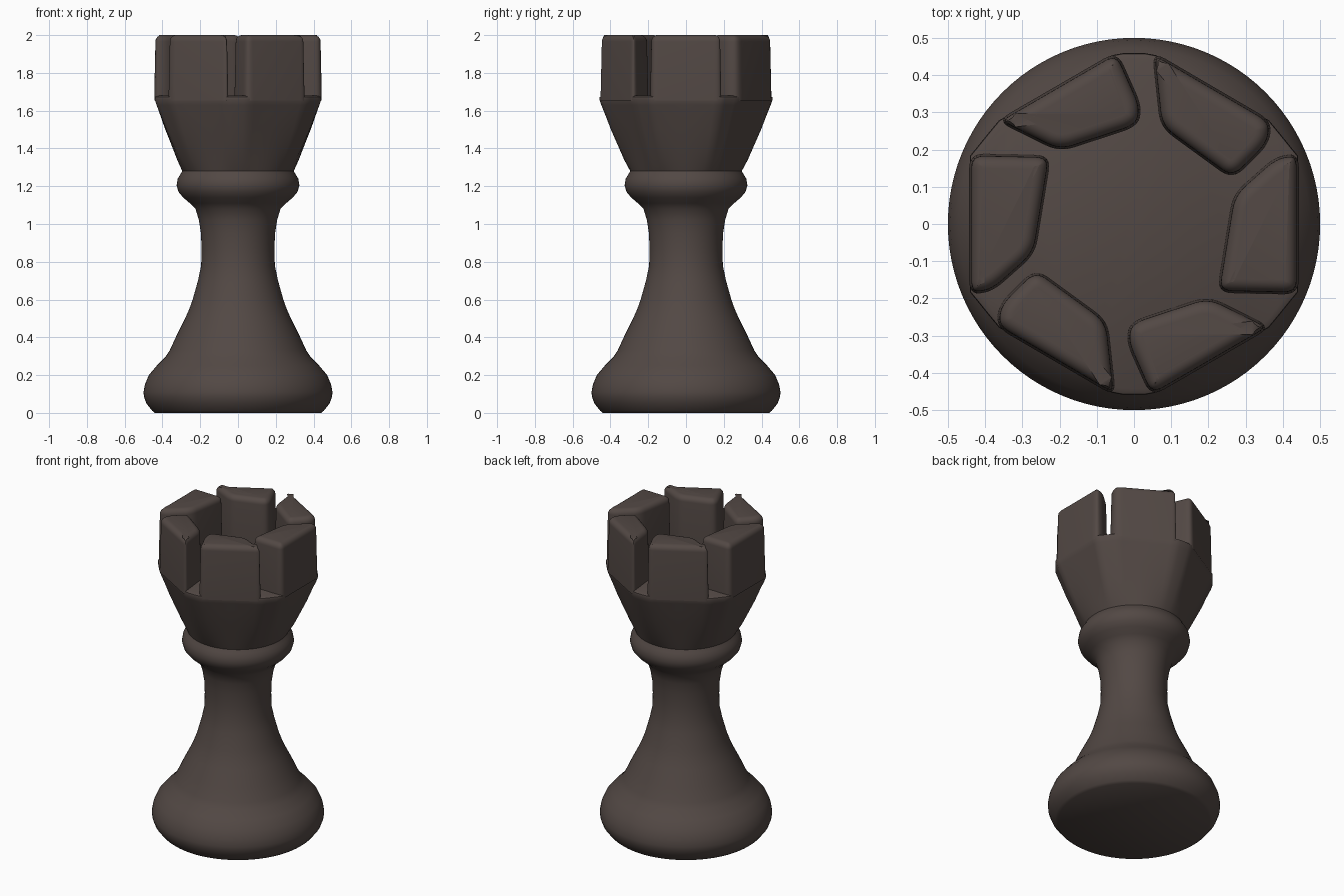
import bpy, bmesh, math
from mathutils import Vector

if "Cube" in bpy.data.objects:
    bpy.data.objects.remove(bpy.data.objects["Cube"])

SIDES = 96

mat = bpy.data.materials.new("dark_brown")
mat.diffuse_color = (0.085, 0.065, 0.058, 1)
mat.use_nodes = True
mat.node_tree.nodes["Principled BSDF"].inputs["Base Color"].default_value = mat.diffuse_color


def loft(name, rings, cap_bottom=False, cap_top=False, angle=40):
    """Skin a stack of equally sized closed rings."""
    bm = bmesh.new()
    rows = [[bm.verts.new(p) for p in ring] for ring in rings]
    n = len(rows[0])
    for a, b in zip(rows, rows[1:]):
        for i in range(n):
            j = (i + 1) % n
            bm.faces.new((a[i], a[j], b[j], b[i]))
    if cap_bottom:
        bm.faces.new(rows[0][::-1])
    if cap_top:
        bm.faces.new(rows[-1])
    mesh = bpy.data.meshes.new(name)
    bm.to_mesh(mesh)
    bm.free()
    ob = bpy.data.objects.new(name, mesh)
    bpy.context.collection.objects.link(ob)
    mesh.materials.append(mat)
    bpy.ops.object.select_all(action='DESELECT')
    ob.select_set(True)
    bpy.context.view_layer.objects.active = ob
    bpy.ops.object.shade_smooth_by_angle(angle=math.radians(angle))
    return ob


angles = [2 * math.pi * i / SIDES for i in range(SIDES)]

# Turned base, stem and collar: (radius, height)
profile = [(0.44, 0), (0.455, 0.012), (0.485, 0.05), (0.498, 0.085), (0.5, 0.11),
           (0.493, 0.15), (0.472, 0.2), (0.43, 0.25), (0.385, 0.295), (0.362, 0.33),
           (0.325, 0.41), (0.28, 0.5), (0.258, 0.55), (0.24, 0.6), (0.212, 0.7),
           (0.195, 0.78), (0.193, 0.87), (0.196, 0.95), (0.207, 1.02), (0.225, 1.08),
           (0.255, 1.11), (0.29, 1.14), (0.315, 1.17), (0.325, 1.205), (0.319, 1.24),
           (0.307, 1.26), (0.295, 1.28)]
loft("body", [[(r * math.cos(a), r * math.sin(a), z) for a in angles]
              for r, z in profile], cap_bottom=True)

# Head: blends from a circle into a twelve-sided rim
quarter = [(0.442, 0.183), (0.365, 0.278), (0.05, 0.46)]
half = quarter + [(-x, y) for x, y in reversed(quarter)]
rim = [Vector(p) for p in half + [(-x, -y) for x, y in half]]


def rim_radius(a):
    d = Vector((math.cos(a), math.sin(a)))
    best = 9.0
    for p, q in zip(rim, rim[1:] + rim[:1]):
        n = Vector((q.y - p.y, p.x - q.x)).normalized()
        if n.dot(d) > 1e-6:
            best = min(best, n.dot(p) / n.dot(d))
    return best


head = [(1.28, 0.295, 0.0), (1.34, 0.322, 0.4), (1.42, 0.353, 0.65), (1.5, 0.385, 0.8),
        (1.58, 0.413, 0.9), (1.63, 0.431, 1), (1.66, 0.441, 1), (1.672, 0.439, 1),
        (1.68, 0.425, 1)]
loft("head", [[((r * (1 - k) + rim_radius(a) * r / 0.442 * k) * math.cos(a),
                (r * (1 - k) + rim_radius(a) * r / 0.442 * k) * math.sin(a), z)
               for a in angles] for z, r, k in head], cap_top=True)


# Battlements: rounded irregular blocks around the rim
def rounded(poly, cut=0.042, steps=6):
    pts = [Vector(p) for p in poly]
    out = []
    for i, p in enumerate(pts):
        a, b = pts[i - 1] - p, pts[(i + 1) % len(pts)] - p
        s = p + a.normalized() * min(cut, a.length * 0.45)
        e = p + b.normalized() * min(cut, b.length * 0.45)
        for k in range(steps + 1):
            t = k / steps
            out.append(s * (1 - t) ** 2 + p * 2 * t * (1 - t) + e * t * t)
    return out


def merlon(name, poly, sign):
    pts = rounded([(x * sign, y * sign) for x, y in poly])
    n = len(pts)
    normals = []
    for i in range(n):
        t = pts[(i + 1) % n] - pts[i - 1]
        normals.append(Vector((t.y, -t.x)).normalized())
    r = 0.034
    layers = [(1.655, 0.0), (1.7, 0.0)]
    for k in range(7):
        t = k / 6 * math.pi / 2
        layers.append((2 - r + r * math.sin(t), 0.006 + r * (1 - math.cos(t))))
    loft(name, [[(p.x - m.x * d, p.y - m.y * d, z) for p, m in zip(pts, normals)]
                for z, d in layers], cap_top=True, angle=50)


blocks = [
    [(0.443, -0.19), (0.443, 0.19), (0.38, 0.182), (0.265, 0.08), (0.222, -0.185)],
    [(0.37, 0.277), (0.048, 0.465), (0.07, 0.26), (0.265, 0.118), (0.363, 0.215)],
    [(-0.045, 0.465), (-0.37, 0.277), (-0.2, 0.193), (0.01, 0.262), (0.022, 0.315)],
]
for i, poly in enumerate(blocks):
    merlon(f"battlement_{i + 1}", poly, 1)
    merlon(f"battlement_{i + 4}", poly, -1)
